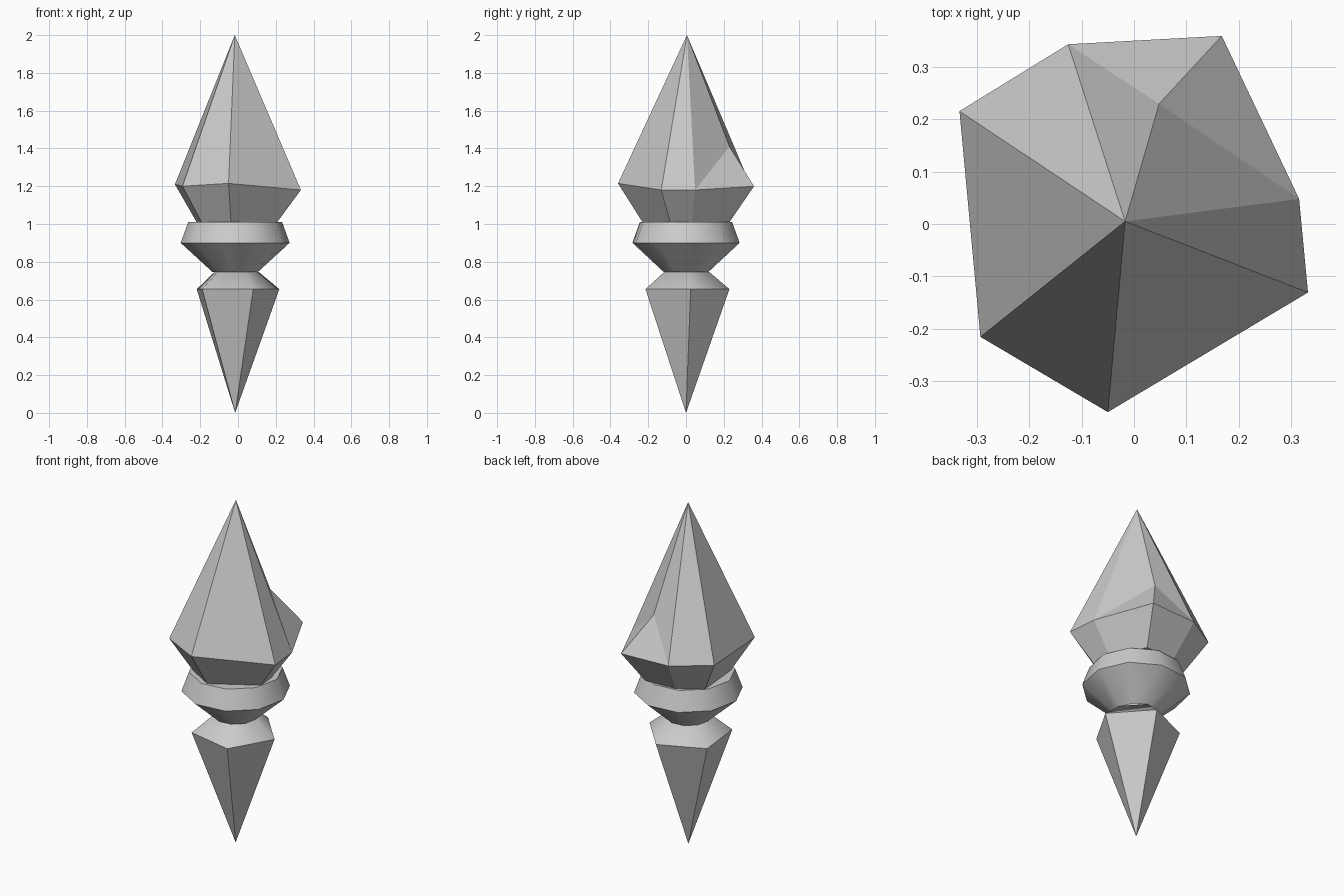
import bpy, bmesh
from math import cos, sin, pi, radians
from mathutils import Vector

if "Cube" in bpy.data.objects:
    bpy.data.objects.remove(bpy.data.objects["Cube"])

CX, PHASE = -0.015, radians(6)


def finish(name, bm, smooth_angle=None):
    bmesh.ops.recalc_face_normals(bm, faces=bm.faces)
    me = bpy.data.meshes.new(name)
    bm.to_mesh(me)
    bm.free()
    ob = bpy.data.objects.new(name, me)
    bpy.context.collection.objects.link(ob)
    if smooth_angle:
        me.shade_smooth()
        me.set_sharp_from_angle(angle=radians(smooth_angle))
    return ob


def bridge(bm, lower, upper):
    n = len(lower)
    for i in range(n):
        j = (i + 1) % n
        bm.faces.new((lower[i], lower[j], upper[j], upper[i]))


def ring(bm, sides, r, z):
    return [bm.verts.new((CX + r * cos(PHASE + 2 * pi * i / sides),
                          r * sin(PHASE + 2 * pi * i / sides), z)) for i in range(sides)]


def lathe(name, sides, profile, cap_top=True):
    bm = bmesh.new()
    rings = [ring(bm, sides, r, z) for r, z in profile]
    for a, b in zip(rings, rings[1:]):
        bridge(bm, a, b)
    if cap_top:
        bm.faces.new(rings[-1])
    return finish(name, bm, 52)


# Lower spike: five-sided point
bm = bmesh.new()
base = ring(bm, 5, 0.235, 0.655)
tip = bm.verts.new((CX, 0, 0))
for i in range(5):
    bm.faces.new((base[i], tip, base[(i + 1) % 5]))
finish("lower_spike", bm)

# Neck and ten-sided collar
lathe("neck", 5, [(0.235, 0.655), (0.127, 0.745)])
lathe("collar", 10, [(0.12, 0.745), (0.29, 0.90), (0.25, 1.01)])

# Upper crystal: irregular girdle, one chipped corner
girdle = [(0.316, 0.048, 1.18), (0.168, 0.36, 1.20), (-0.126, 0.344, 1.20),
          (-0.334, 0.216, 1.21), (-0.294, -0.216, 1.20), (-0.05, -0.36, 1.215),
          (0.333, -0.131, 1.18)]
bm = bmesh.new()
top = [bm.verts.new(p) for p in girdle]
low = [bm.verts.new((CX + (x - CX) * 0.64, y * 0.64, 1.01)) for x, y, z in girdle]
bridge(bm, low, top)
bm.faces.new(low)
apex = bm.verts.new((-0.017, 0.005, 2.0))
chip = bm.verts.new((0.048, 0.23, 1.41))
for i in range(2, 7):
    bm.faces.new((top[i], top[(i + 1) % 7], apex))
for a, b in ((top[0], top[1]), (top[1], top[2]), (top[2], apex), (apex, top[0])):
    bm.faces.new((a, b, chip))
finish("upper_crystal", bm)
